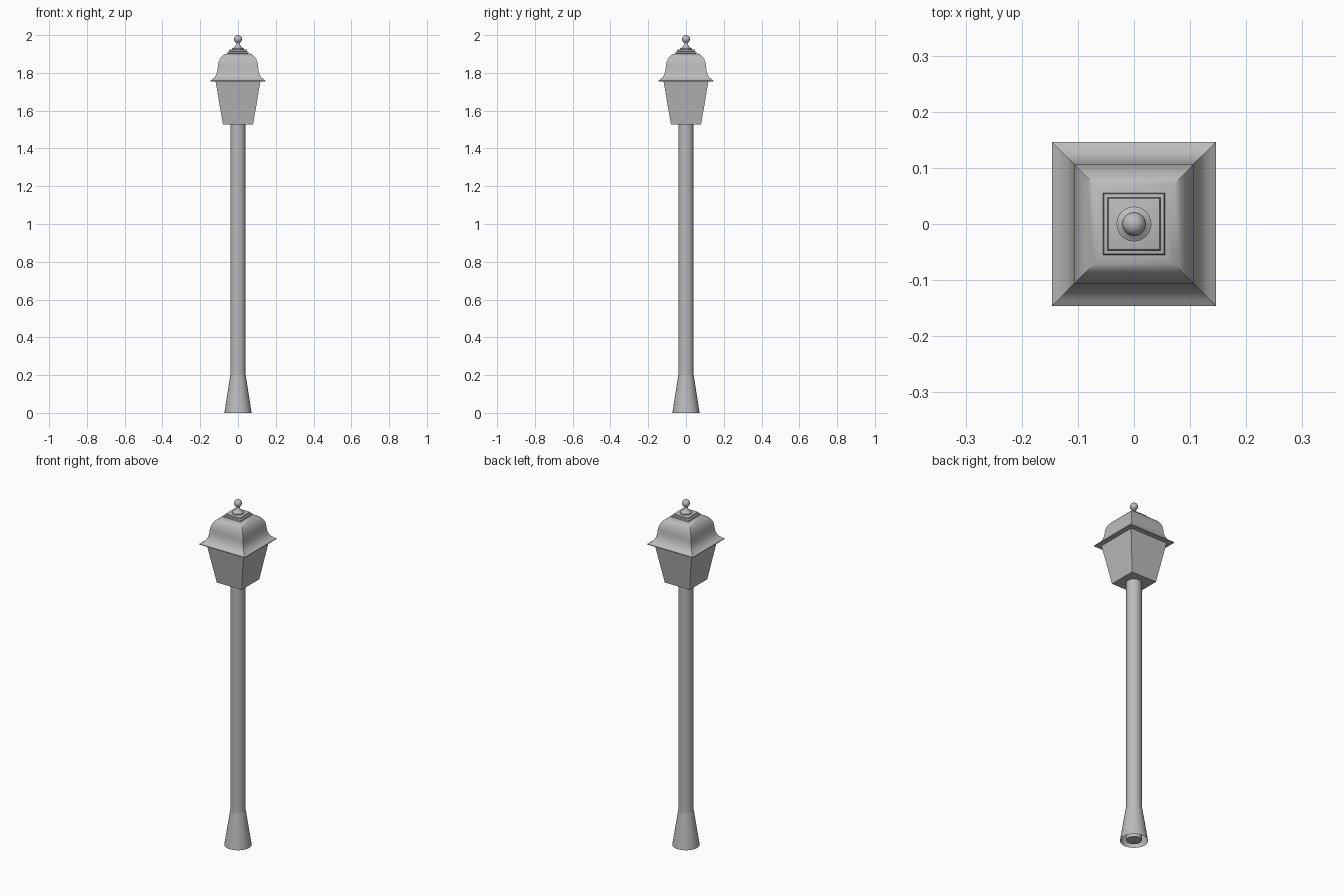
import bpy, bmesh, math

cube = bpy.data.objects.get("Cube")
if cube:
    bpy.data.objects.remove(cube, do_unlink=True)

grey = bpy.data.materials.new("plain_grey")
colour = (0.5, 0.5, 0.5, 1)
grey.diffuse_color = colour
grey.use_nodes = True
bsdf = next(n for n in grey.node_tree.nodes if n.type == 'BSDF_PRINCIPLED')
bsdf.inputs["Base Color"].default_value = colour


def sweep(name, profile, sides=32, cap_bottom=True, cap_top=True):
    """Stack rings of (half width, height); four sides gives a square part."""
    square = sides == 4
    stretch = math.sqrt(2) if square else 1
    turn = math.pi / 4 if square else 0
    bm = bmesh.new()
    rings = []
    for half, z in profile:
        angles = [turn + math.tau * i / sides for i in range(sides)]
        rings.append([bm.verts.new((half * stretch * math.cos(a),
                                    half * stretch * math.sin(a), z)) for a in angles])
    for low, high in zip(rings, rings[1:]):
        for i in range(sides):
            j = (i + 1) % sides
            bm.faces.new((low[i], low[j], high[j], high[i]))
    if cap_bottom:
        bm.faces.new(rings[0][::-1])
    if cap_top:
        bm.faces.new(rings[-1])
    mesh = bpy.data.meshes.new(name)
    bm.to_mesh(mesh)
    bm.free()
    mesh.materials.append(grey)
    obj = bpy.data.objects.new(name, mesh)
    bpy.context.collection.objects.link(obj)
    bpy.ops.object.select_all(action='DESELECT')
    obj.select_set(True)
    bpy.context.view_layer.objects.active = obj
    bpy.ops.object.shade_smooth_by_angle(angle=math.radians(30))
    return obj


# Flared foot, open underneath, around the pole
sweep("foot", [(0.072, 0), (0.041, 0.2)], cap_bottom=False, cap_top=False)
sweep("pole", [(0.04, 0.003), (0.04, 1.54)])

# Tapered lantern body
sweep("lantern_body", [(0.08, 1.528), (0.119, 1.757)], sides=4)

# Bell-shaped square roof
sweep("roof", [(0.146, 1.755), (0.146, 1.759), (0.134, 1.766), (0.123, 1.777),
               (0.115, 1.791), (0.11, 1.808), (0.107, 1.828), (0.106, 1.842),
               (0.102, 1.86), (0.095, 1.876), (0.085, 1.889), (0.072, 1.899),
               (0.058, 1.903), (0.045, 1.904)], sides=4)

# Two stepped square plates with softened edges
for name, half, z, height in (("lower_plate", 0.055, 1.902, 0.012),
                              ("upper_plate", 0.047, 1.913, 0.011)):
    soft = 0.004
    sweep(name, [(half - soft, z), (half, z + soft * 0.7), (half, z + height - soft),
                 (half - soft * 0.3, z + height - soft * 0.3),
                 (half - soft, z + height)], sides=4)

# Round finial: flared stem and ball
sweep("finial_stem", [(0.031, 1.922), (0.031, 1.929), (0.024, 1.933), (0.017, 1.939),
                      (0.012, 1.947), (0.009, 1.957), (0.009, 1.966)])
radius = 0.021
ball = [(radius * math.sin(math.pi * i / 14), 2 - radius - radius * math.cos(math.pi * i / 14))
        for i in range(1, 14)]
ball[0] = (0.003, 2 - 2 * radius)
ball[-1] = (0.003, 2)
sweep("finial_ball", ball)
